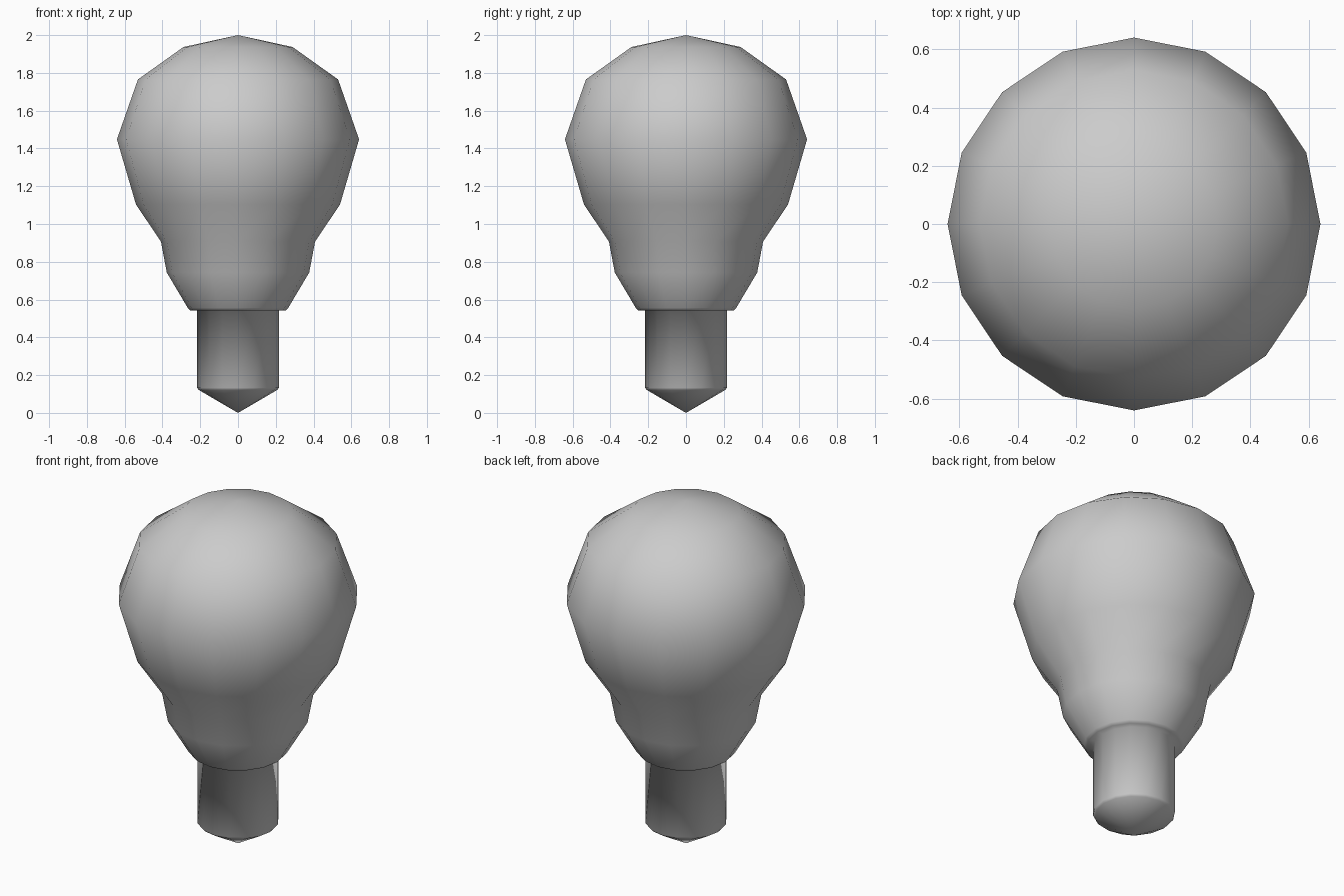
import bpy
import bmesh
import math

if "Cube" in bpy.data.objects:
    bpy.data.objects.remove(bpy.data.objects["Cube"])

SIDES = 16

# Half-profiles (radius, z), from the bottom upwards
cap_profile = [(0.0, 0.0), (0.207, 0.121), (0.217, 0.133), (0.217, 0.541)]
neck_profile = [(0.253, 0.541), (0.266, 0.556), (0.377, 0.743), (0.408, 0.907)]
globe_profile = [(0.54, 1.103), (0.641, 1.448), (0.53, 1.765), (0.289, 1.937), (0.0, 2.0)]


def lathe(name, profile, sides):
    """Spin a profile around z, with single points at the two poles."""
    bm = bmesh.new()
    rings = []
    for r, z in profile:
        n = 1 if r == 0 else sides
        rings.append([bm.verts.new((r * math.cos(math.tau * i / sides),
                                    r * math.sin(math.tau * i / sides), z))
                      for i in range(n)])
    for low, high in zip(rings, rings[1:]):
        for i in range(sides):
            j = (i + 1) % sides
            if len(low) == 1:
                bm.faces.new((low[0], high[j], high[i]))
            elif len(high) == 1:
                bm.faces.new((low[i], low[j], high[0]))
            else:
                bm.faces.new((low[i], low[j], high[j], high[i]))
    bmesh.ops.recalc_face_normals(bm, faces=bm.faces)
    for f in bm.faces:
        f.smooth = True
    mesh = bpy.data.meshes.new(name)
    bm.to_mesh(mesh)
    bm.free()
    obj = bpy.data.objects.new(name, mesh)
    bpy.context.collection.objects.link(obj)
    return obj


# Bulb: pointed cap, flared neck and round globe in one smooth skin
lathe("light_bulb", cap_profile + neck_profile + globe_profile, SIDES)
